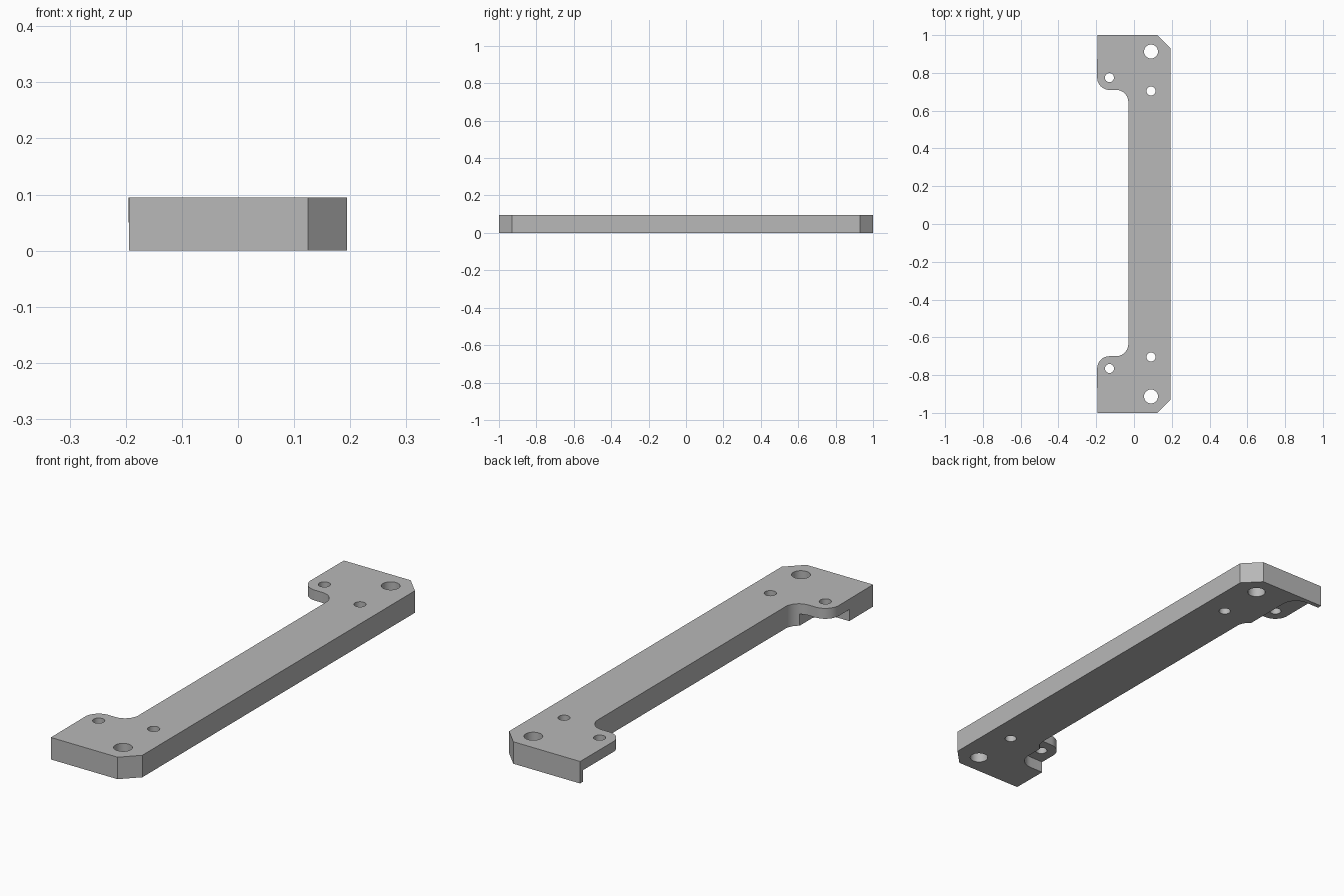
import bpy, bmesh
from math import sin, cos, radians

cube = bpy.data.objects.get("Cube")
if cube:
    bpy.data.objects.remove(cube, do_unlink=True)

grey = bpy.data.materials.new("plain grey")
grey.use_nodes = True
colour = (0.48, 0.48, 0.48, 1)
grey.diffuse_color = colour
grey.node_tree.nodes["Principled BSDF"].inputs["Base Color"].default_value = colour

HEIGHT = 0.095
LEDGE = 0.05       # underside of the thin ears
SIDE = 0.194       # half width
SPINE = -0.03      # inner edge of the long bar
EAR_X = -0.13      # ear hole, also centre of the ear's rounded corner
R = 0.065


def arc(cx, cy, r, start, end, steps=10):
    """Points along an arc, angles in degrees."""
    angles = [radians(start + (end - start) * i / steps) for i in range(steps + 1)]
    return [(cx + r * cos(a), cy + r * sin(a)) for a in angles]


def prism(name, points, z0, z1):
    """Upright solid with the given outline."""
    bm = bmesh.new()
    face = bm.faces.new([bm.verts.new((x, y, z0)) for x, y in points])
    top = bmesh.ops.extrude_face_region(bm, geom=[face])["geom"]
    bmesh.ops.translate(bm, vec=(0, 0, z1 - z0),
                        verts=[v for v in top if isinstance(v, bmesh.types.BMVert)])
    bmesh.ops.recalc_face_normals(bm, faces=bm.faces)
    mesh = bpy.data.meshes.new(name)
    bm.to_mesh(mesh)
    bm.free()
    mesh.materials.append(grey)
    obj = bpy.data.objects.new(name, mesh)
    bpy.context.collection.objects.link(obj)
    return obj


def end_outline(ear_y):
    """Half outline from the chamfer round the ear to the bar."""
    return ([(SIDE, 0.93), (0.125, 1), (-SIDE, 1)]
            + arc(EAR_X, ear_y, R, 180, 270)
            + arc(SPINE - R, ear_y - 2 * R, R, 90, 0))


def flip(points):
    return [(x, -y) for x, y in points]


# Bracket: long bar with an ear at each end
back, front = 0.775, 0.765
bracket = prism("bracket", end_outline(back) + flip(end_outline(front))[::-1], 0, HEIGHT)

cutters = []

# Pockets under the ears; the back one is longer
for name, ear_y, wall_y, sign in (("back", back, 0.98, 1), ("front", front, 0.836, -1)):
    low = ear_y - 0.09
    pr = 0.07
    shape = ([(-0.3, low), (EAR_X + pr, low)]
             + arc(EAR_X, wall_y - pr, pr, 0, 90) + [(-0.3, wall_y)])
    if sign < 0:
        shape = flip(shape)
    cutters.append(prism(name + "_pocket_cutter", shape, -0.1, LEDGE))

# Screw holes through both ends
for name, ear_y, sign in (("back", back, 1), ("front", front, -1)):
    for kind, x, y, r in (("large", 0.09, 0.913, 0.037),
                          ("small", 0.09, 0.704, 0.024),
                          ("ear", EAR_X, ear_y, 0.024)):
        ring = arc(x, sign * y, r, 0, 360, 32)[:-1]
        cutters.append(prism(f"{name}_{kind}_hole_cutter", ring, -0.2, 0.3))

for cutter in cutters:
    cutter.hide_render = True
    cutter.hide_set(True)
    cut = bracket.modifiers.new(cutter.name, "BOOLEAN")
    cut.operation = "DIFFERENCE"
    cut.solver = "EXACT"
    cut.object = cutter

# Bake the cuts and remove the helpers
bpy.context.view_layer.update()
evaluated = bracket.evaluated_get(bpy.context.evaluated_depsgraph_get())
finished = bpy.data.meshes.new_from_object(evaluated)
bracket.modifiers.clear()
bracket.data = finished
for cutter in cutters:
    bpy.data.objects.remove(cutter, do_unlink=True)

# Smooth curved walls, keep crisp edges
bpy.ops.object.select_all(action="DESELECT")
bracket.select_set(True)
bpy.context.view_layer.objects.active = bracket
bpy.ops.object.shade_smooth_by_angle(angle=radians(30))
